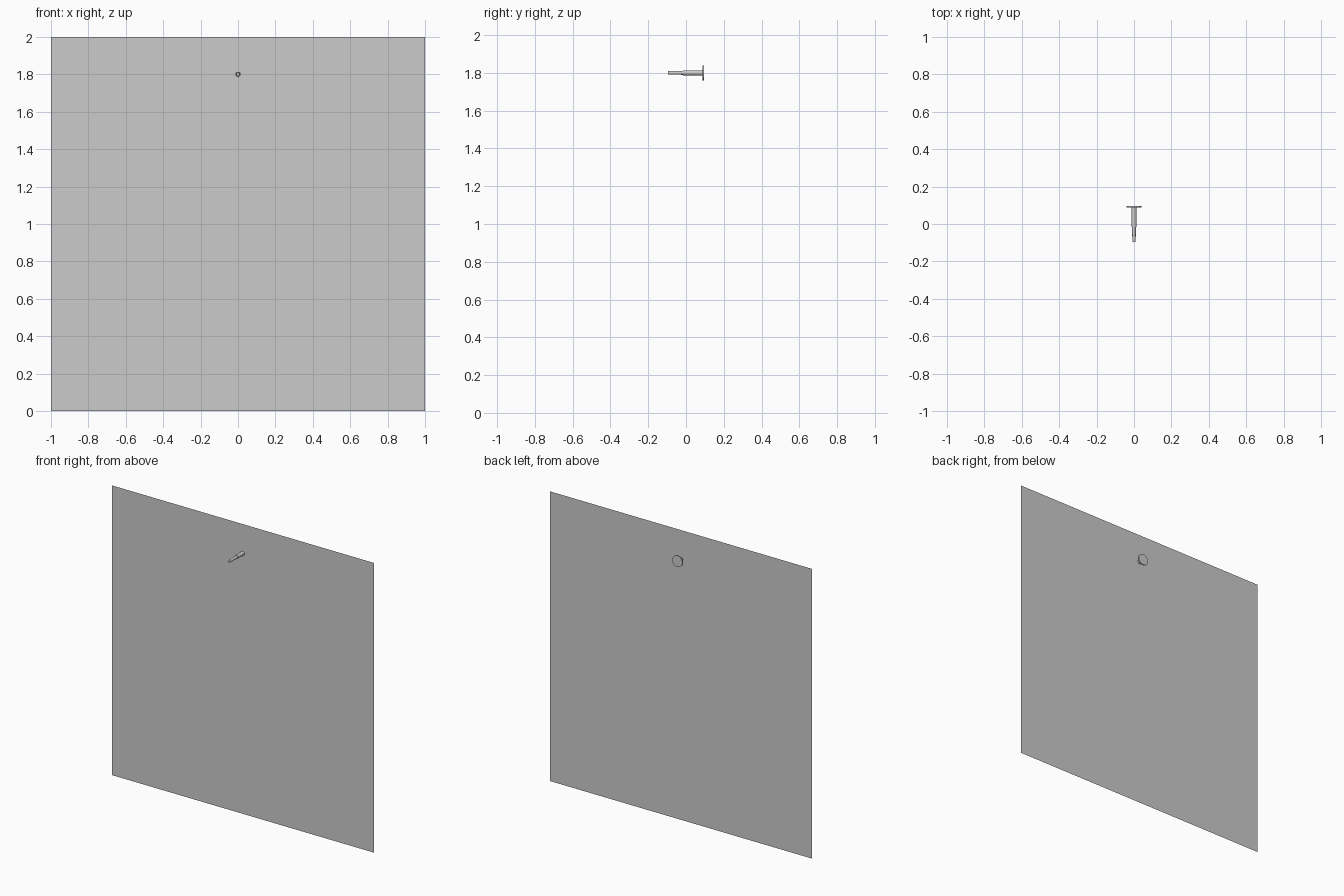
import bpy, math

if "Cube" in bpy.data.objects:
    bpy.data.objects.remove(bpy.data.objects["Cube"])

Z_PIN = 1.8

# wall_sheet: thin-less upright square panel
bpy.ops.mesh.primitive_plane_add(size=2, location=(0, 0.054, 1), rotation=(math.pi / 2, 0, 0))
bpy.context.object.name = "wall_sheet"


def turned(name, profile, sides=32):
    """Closed solid turned about the y axis from (radius, y) rings, capped at both ends."""
    verts, faces = [], []
    for r, y in profile:
        for i in range(sides):
            a = 2 * math.pi * i / sides
            verts.append((r * math.cos(a), y, r * math.sin(a)))
    for k in range(len(profile) - 1):
        for i in range(sides):
            j = (i + 1) % sides
            a, b = k * sides, (k + 1) * sides
            faces.append((a + i, a + j, b + j, b + i))
    faces.append(tuple(reversed(range(sides))))
    faces.append(tuple(range((len(profile) - 1) * sides, len(profile) * sides)))
    mesh = bpy.data.meshes.new(name)
    mesh.from_pydata(verts, [], [tuple(reversed(f)) for f in faces])
    obj = bpy.data.objects.new(name, mesh)
    obj.location = (0, 0, Z_PIN)
    bpy.context.collection.objects.link(obj)
    bpy.ops.object.select_all(action='DESELECT')
    obj.select_set(True)
    bpy.context.view_layer.objects.active = obj
    bpy.ops.object.shade_smooth_by_angle()
    return obj


# peg_shaft: thick sleeve stepping down to a thinner tip
turned("peg_shaft", [(0.009, -0.095), (0.010, -0.015), (0.013, -0.015), (0.014, 0.088)])

# peg_flange: flat disc behind the sheet
turned("peg_flange", [(0.039, 0.087), (0.039, 0.095)])
